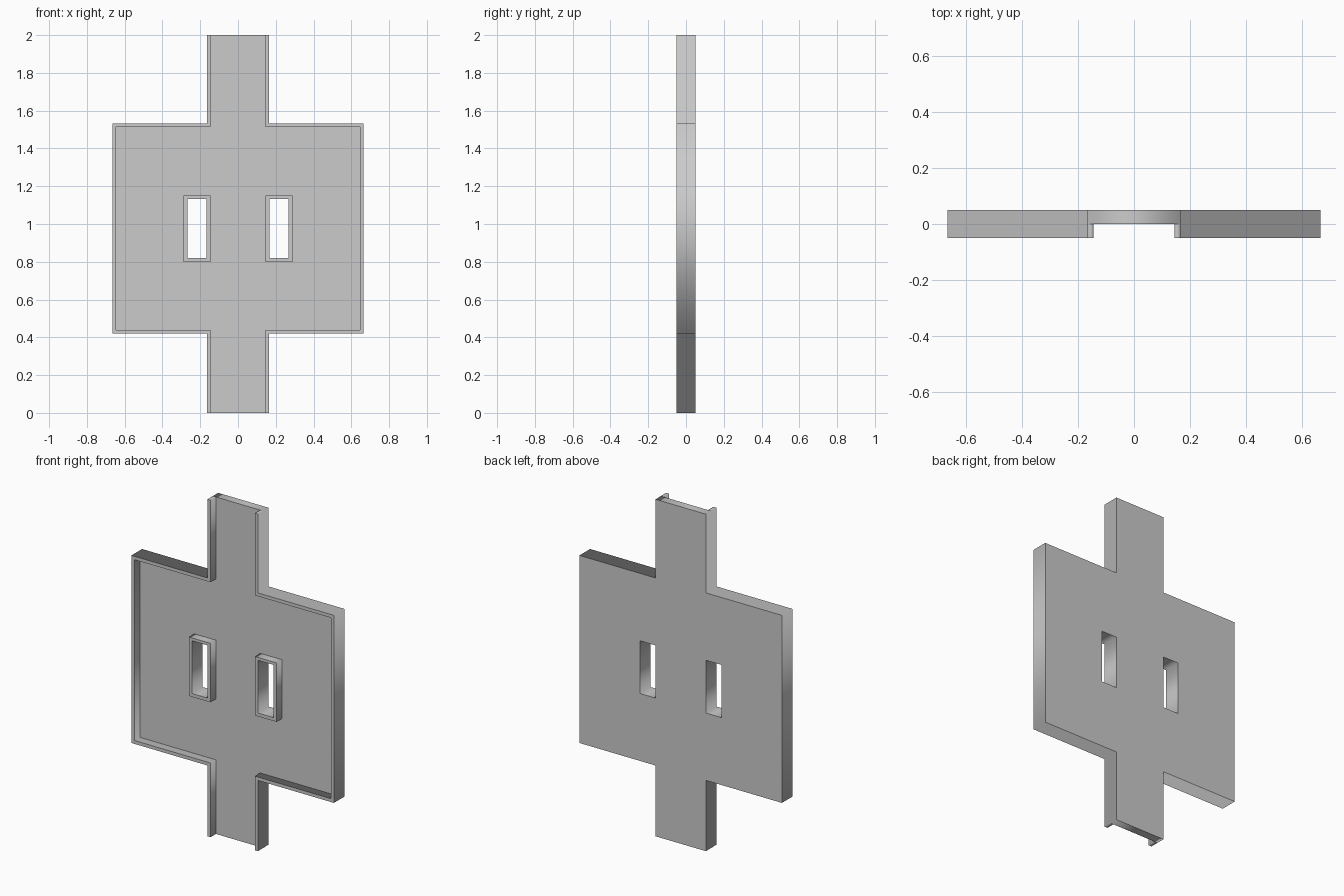
import bpy
from math import pi

if "Cube" in bpy.data.objects:
    bpy.data.objects.remove(bpy.data.objects["Cube"])


def rect(x0, x1, z0, z1):
    return [(x0, z0), (x1, z0), (x1, z1), (x0, z1)]


def flip(loop):
    return [(-x, z) for x, z in reversed(loop)]


def slab(name, loops, y0, y1):
    """Extrude closed x-z loops (inner loops become holes) from y0 to y1."""
    curve = bpy.data.curves.new(name, 'CURVE')
    curve.dimensions = '2D'
    curve.fill_mode = 'BOTH'
    curve.extrude = (y1 - y0) / 2
    for loop in loops:
        spline = curve.splines.new('POLY')
        spline.points.add(len(loop) - 1)
        for p, (x, z) in zip(spline.points, loop):
            p.co = (x, z, 0, 1)
        spline.use_cyclic_u = True
    obj = bpy.data.objects.new(name, curve)
    bpy.context.collection.objects.link(obj)
    obj.rotation_euler.x = pi / 2
    obj.location.y = (y0 + y1) / 2
    bpy.ops.object.select_all(action='DESELECT')
    obj.select_set(True)
    bpy.context.view_layer.objects.active = obj
    bpy.ops.object.convert(target='MESH')
    return bpy.context.object


NECK, HALF, LOW, HIGH, TOP, WALL = 0.165, 0.665, 0.42, 1.533, 2.0, 0.02

# right half of the outline, and the same path set in by the wall thickness
outer = [(NECK, 0), (NECK, LOW), (HALF, LOW), (HALF, HIGH), (NECK, HIGH), (NECK, TOP)]
n, h = NECK - WALL, HALF - WALL
inner = [(n, 0), (n, LOW + WALL), (h, LOW + WALL), (h, HIGH - WALL), (n, HIGH - WALL), (n, TOP)]

window = rect(0.166, 0.268, 0.82, 1.133)
collar = rect(0.146, 0.288, 0.80, 1.15)

# back plate with two window openings
slab("back_plate", [outer + flip(outer), window, flip(window)], 0.0, 0.05)

# raised walls along the outline, open at the neck ends
wall = outer + inner[::-1]
slab("edge_walls", [wall, flip(wall)], -0.05, 0.0)

# raised frames around the windows
slab("window_frames", [collar, window, flip(collar), flip(window)], -0.05, 0.0)
